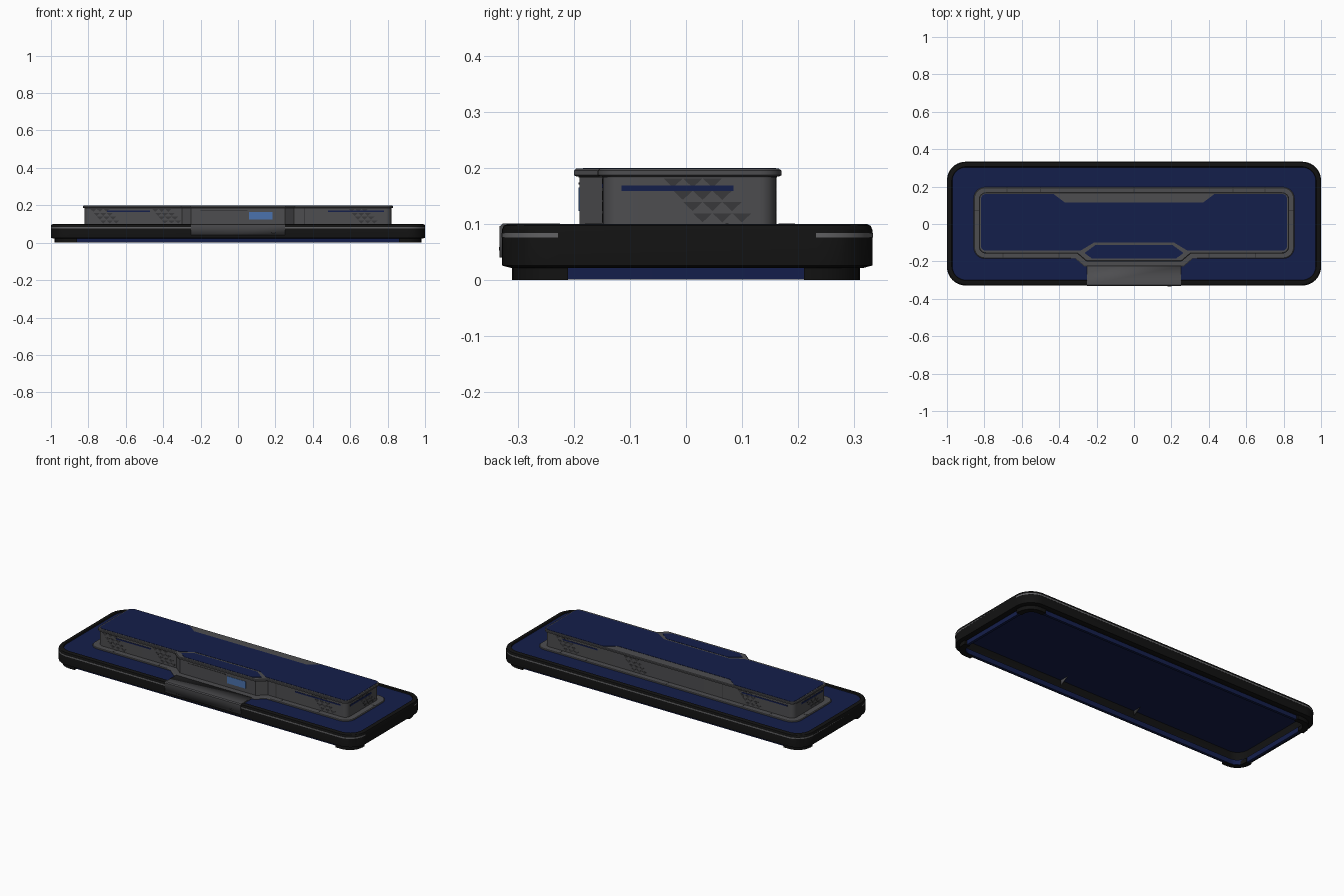
import bpy, bmesh, math
from mathutils import Vector, Matrix

if "Cube" in bpy.data.objects:
    bpy.data.objects.remove(bpy.data.objects["Cube"])


def material(name, rgb):
    m = bpy.data.materials.new(name)
    m.diffuse_color = (*rgb, 1)
    m.use_nodes = True
    m.node_tree.nodes["Principled BSDF"].inputs["Base Color"].default_value = m.diffuse_color
    return m


BLACK = material("black", (0.006, 0.006, 0.006))
NAVY = material("navy", (0.007, 0.013, 0.07))
GREY = material("dark_grey", (0.075, 0.075, 0.08))
SHADE = material("shadow_grey", (0.04, 0.04, 0.043))
TRIM = material("trim_grey", (0.12, 0.12, 0.125))
BLUE = material("screen_blue", (0.07, 0.17, 0.42))


def finish(name, bm, mat):
    bmesh.ops.recalc_face_normals(bm, faces=bm.faces)
    me = bpy.data.meshes.new(name)
    bm.to_mesh(me)
    bm.free()
    ob = bpy.data.objects.new(name, me)
    bpy.context.collection.objects.link(ob)
    me.materials.append(mat)
    bpy.ops.object.select_all(action='DESELECT')
    bpy.context.view_layer.objects.active = ob
    ob.select_set(True)
    bpy.ops.object.shade_smooth_by_angle(angle=math.radians(30))
    return ob


def round_poly(pts, radii, n=6):
    """Polygon with arc corners; a radius of 0 leaves a sharp corner."""
    out, k = [], len(pts)
    for i, p in enumerate(pts):
        p, r = Vector(p), radii[i]
        if r == 0:
            out.append(p)
            continue
        a = (Vector(pts[i - 1]) - p).normalized()
        b = (Vector(pts[(i + 1) % k]) - p).normalized()
        half = a.angle(b) / 2
        c = p + (a + b).normalized() * r / math.sin(half)
        t = r / math.tan(half)
        s, e = (p + a * t - c).normalized(), (p + b * t - c).normalized()
        out += [c + s.slerp(e, j / n) * r for j in range(n + 1)]
    return out


def rrect(hx, hy, r, cy=0.002):
    return round_poly([(-hx, cy - hy), (hx, cy - hy), (hx, cy + hy), (-hx, cy + hy)], [r] * 4, 10)


def loft(name, sections, mat, ring=False, M=Matrix()):
    """Join equal outlines at given heights; cap the ends, or close into a ring."""
    bm = bmesh.new()
    loops = [[bm.verts.new(M @ Vector((p[0], p[1], z))) for p in lp] for lp, z in sections]
    pairs = list(zip(loops, loops[1:]))
    if ring:
        pairs.append((loops[-1], loops[0]))
    else:
        bm.faces.new(loops[0])
        bm.faces.new(loops[-1])
    for lo, hi in pairs:
        for i in range(len(lo)):
            j = (i + 1) % len(lo)
            bm.faces.new((lo[i], lo[j], hi[j], hi[i]))
    return finish(name, bm, mat)


def prism(name, pts, z0, z1, mat, M=Matrix()):
    return loft(name, [(pts, z0), (pts, z1)], mat, M=M)


def rect(x0, x1, y0, y1):
    return [(x0, y0), (x1, y0), (x1, y1), (x0, y1)]


# Base: hollow black frame with chamfered rim
R = 0.1
loft("base_frame", [(rrect(0.985, 0.315, R - .015), 0.022), (rrect(1, 0.33, R), 0.026),
                    (rrect(1, 0.33, R), 0.09), (rrect(0.997, 0.327, R), 0.097),
                    (rrect(0.99, 0.32, R - .01), 0.1), (rrect(0.975, 0.305, R - .02), 0.1),
                    (rrect(0.97, 0.3, R - .03), 0.092), (rrect(0.97, 0.3, R - .03), 0.022)],
     BLACK, ring=True)
loft("base_trim_band", [(rrect(.998, .328, R), .076), (rrect(1, .331, R), .076),
                        (rrect(1, .331, R), .084), (rrect(.998, .328, R), .084)], TRIM, ring=True)
prism("base_deck", rrect(0.975, 0.305, R - .02), 0.089, 0.094, NAVY)
loft("under_strip", [(rrect(.965, .295, .07), .001), (rrect(.965, .295, .07), .03),
                     (rrect(.95, .28, .06), .03), (rrect(.95, .28, .06), .001)], NAVY, ring=True)

# Corner feet
for sx in (-1, 1):
    for sy in (-1, 1):
        L = [(.98, .21), (.98, .31), (.86, .31), (.86, .28), (.945, .28), (.945, .21)]
        L = [(x * sx, y * sy) for x, y in L]
        prism(f"foot_{'left' if sx < 0 else 'right'}_{'front' if sy < 0 else 'back'}",
              round_poly(L, [0, .085, 0, 0, .05, 0]), 0, 0.024, BLACK)

# Front panel: folded top and front with triangular end gussets
bm = bmesh.new()
a, b = [[bm.verts.new((x, y, z)) for y, z in ((-.332, .04), (-.332, .096), (-.326, .101), (-.225, .101))]
        for x in (-.25, .25)]
for i in range(3):
    bm.faces.new((a[i], a[i + 1], b[i + 1], b[i]))
bm.faces.new(a)
bm.faces.new(b)
panel = finish("front_panel", bm, GREY)
sol = panel.modifiers.new("thickness", 'SOLIDIFY')
sol.thickness = 0.003


# Upper case: body, flange and lid share one outline with a front bulge
def case(d, r):
    x, f, k, g = .82 + d, -.148 - d, .4 * d, -.19 - d
    pts = [(-x, f), (-.3 - k, f), (-.25 - k, g), (.25 + k, g), (.3 + k, f), (x, f),
           (x, .16 + d), (-x, .16 + d)]
    return round_poly(pts, [r, 0, 0, 0, 0, r, r, r])


loft("case_flange", [(case(.037, .06), .09), (case(.037, .06), .097), (case(.033, .056), .1)], GREY)
prism("case_body", case(0, .03), .095, .188, GREY)
prism("lid_shadow_gap", case(.002, .032), .183, .187, SHADE)
loft("case_lid", [(case(.006, .036), .185), (case(.01, .04), .187), (case(.01, .04), .195),
                  (case(.006, .036), .1985)], GREY)

# Navy lid inlays: main sheet notched front and back, hexagonal window
half = [(.215, -.1), (.285, -.142), (.818, -.142), (.818, .16), (.43, .16), (.37, .115)]
sheet = half + [(-x, y) for x, y in reversed(half)]
prism("lid_sheet", round_poly(sheet, [0, 0, .025, .025, 0, 0, 0, 0, .025, .025, 0, 0]), .196, .2, NAVY)
half = [(.225, -.184), (.265, -.155), (.205, -.112)]
prism("lid_window", half + [(-x, y) for x, y in reversed(half)], .196, .2, NAVY)


# Side details lie on a wall plane: u along the wall, v up, w outward
def wall(deg):
    return Matrix.Rotation(math.radians(deg), 4, 'Z') @ Matrix.Rotation(math.pi / 2, 4, 'X')


FRONT, RIGHT, BACK, LEFT = wall(0), wall(90), wall(180), wall(-90)


def triangles(name, M, w, u0):
    bm = bmesh.new()
    for row, z in enumerate((.181, .159, .139, .119)):
        for col in range(3):
            u = u0 + col * .035 + row * .0175
            tri = [(u, z), (u + .034, z), (u + .017, z - .016)]
            lo, hi = [[bm.verts.new(M @ Vector((p, q, h))) for p, q in tri] for h in (w - .002, w + .001)]
            bm.faces.new(hi)
            for i in range(3):
                j = (i + 1) % 3
                bm.faces.new((lo[i], lo[j], hi[j], hi[i]))
    finish(name, bm, SHADE)


def slot(name, M, w, u0, u1, v0, v1, mat):
    prism(name, rect(u0, u1, v0, v1), w - .002, w + .0015, mat, M)


for i, u in enumerate((-.79, -.46, .59)):
    triangles(f"front_vents_{i}", FRONT, .148, u)
for i, u in enumerate((-.75, -.3, .45)):
    triangles(f"back_vents_{i}", BACK, .16, u)
triangles("right_vents", RIGHT, .82, -.04)
triangles("left_vents", LEFT, .82, -.06)
slot("right_slot", RIGHT, .82, -.115, .085, .159, .169, NAVY)
slot("left_slot", LEFT, .82, -.085, .115, .159, .169, NAVY)
for name, M, w in (("front", FRONT, .148), ("back", BACK, .16)):
    slot(name + "_slot_left", M, w, -.7, -.47, .164, .172, NAVY)
    slot(name + "_slot_right", M, w, .48, .78, .164, .172, NAVY)
    slot(name + "_seam", M, w, .353, .357, .1, .184, SHADE)
slot("front_line", FRONT, .19, -.2, .05, .17, .174, SHADE)
slot("screen", FRONT, .19, .06, .185, .123, .165, BLUE)
slot("panel_mark", FRONT, .332, .18, .2, .053, .059, SHADE)

# Flange seams
for i, x in enumerate((-.68, -.5, 0, .53, .7)):
    prism(f"flange_seam_back_{i}", rect(x - .003, x + .003, .165, .194), .098, .1006, SHADE)
for i, x in enumerate((-.7, -.4, .4, .65)):
    prism(f"flange_seam_front_{i}", rect(x - .003, x + .003, -.18, -.15), .098, .1006, SHADE)
for i, x in enumerate((-.838, .838)):
    prism(f"flange_seam_side_{i}", rect(x - .014, x + .014, .07, .076), .098, .1006, SHADE)
